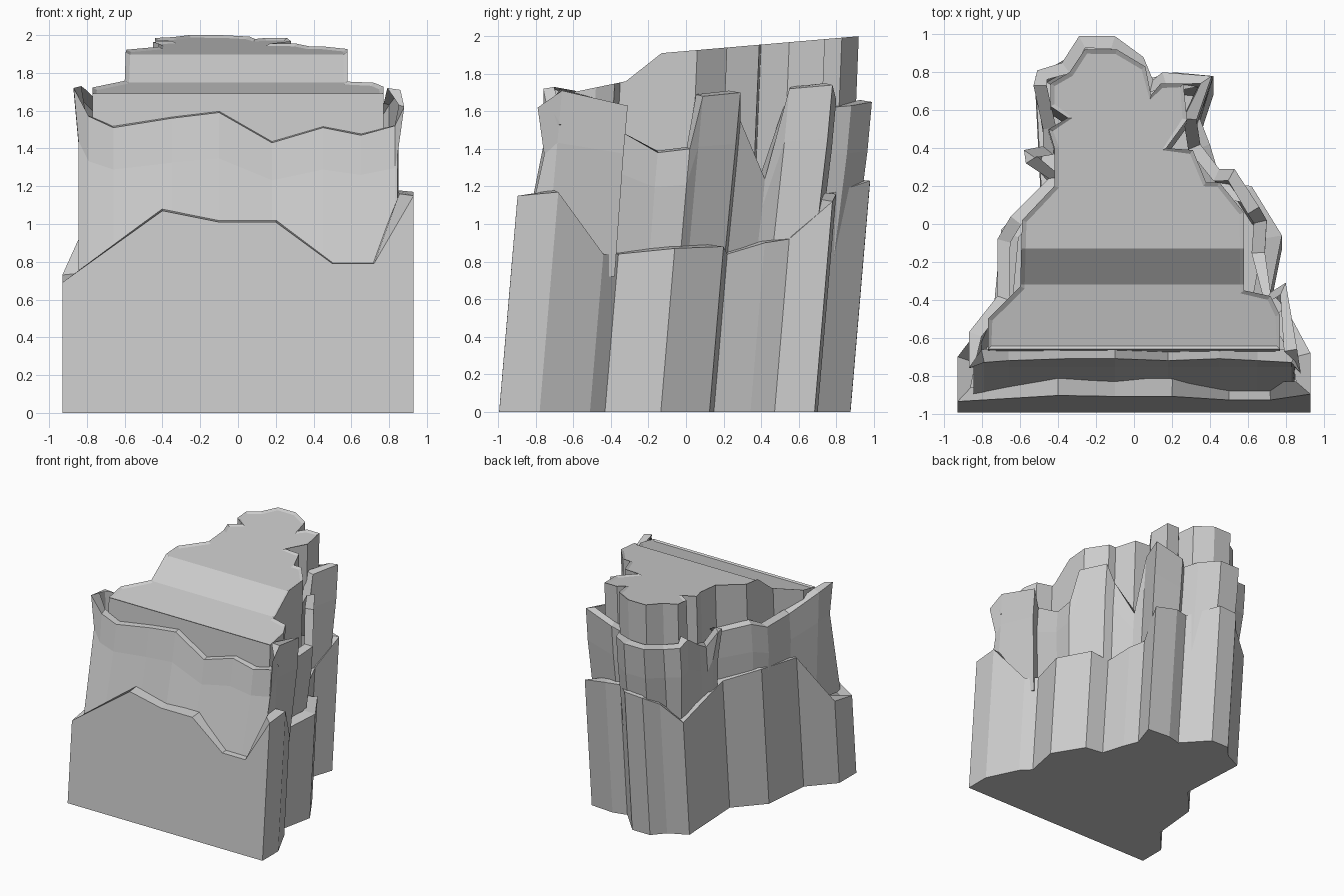
import bpy, bmesh
from mathutils import Vector

if "Cube" in bpy.data.objects:
    bpy.data.objects.remove(bpy.data.objects["Cube"])


def finish(bm, name):
    bmesh.ops.recalc_face_normals(bm, faces=bm.faces)
    me = bpy.data.meshes.new(name)
    bm.to_mesh(me)
    bm.free()
    ob = bpy.data.objects.new(name, me)
    bpy.context.collection.objects.link(ob)
    return ob


def inset(pts, d):
    """Move each outline point (counter-clockwise) inwards along its bisector."""
    out = []
    n = len(pts)
    for i in range(n):
        a, b, c = (Vector(pts[j % n][:2]) for j in (i - 1, i, i + 1))
        e, f = (b - a).normalized(), (c - b).normalized()
        nrm = Vector((-e.y - f.y, e.x + f.x))
        if nrm.length > 1e-4:
            nrm.normalize()
        p = b + nrm * d
        out.append((p.x, p.y))
    return out


def bridge(bm, r1, r2):
    n = len(r1)
    for i in range(n):
        j = (i + 1) % n
        bm.faces.new((r1[i], r1[j], r2[j], r2[i]))


def lower_wall(p, t):
    x, y, z = p
    return (x, y - .085 * z * (1 - t), z * t)


def middle_wall(p, t):
    """Leaning wall; the front is hollow and the tips flare out at the top."""
    x, y, z = p
    h = .72 + (z - .72) * t
    if y < -.7:
        return (max(-.845, min(.845, x)), -.90 if t == 0 else -.755, h)
    xl = -.845 if y < -.5 else (-.72 if y < .2 else -.48 - .05 * t)
    x = max(xl, min(.85, x))
    # tuck the hidden foot inside the lower tier
    pull = .94 if t == 0 and y > -.6 else 1
    return (x * pull, (y - .09 * (z - h)) * (.97 if pull < 1 else 1), h)


def tier(name, pts, wall, steps, ledge):
    """Rock wall with a jagged top edge and a narrow ledge inside it."""
    bm = bmesh.new()
    rings = [[bm.verts.new(wall(p, t)) for p in pts] for t in steps]
    rings.append([bm.verts.new(p) for p in pts])
    rings.append([bm.verts.new((q[0], q[1], p[2] + 0.01))
                  for p, q in zip(pts, inset(pts, ledge))])
    for a, b in zip(rings, rings[1:]):
        bridge(bm, a, b)
    bm.faces.new(rings[0][::-1])
    return finish(bm, name)


# lower rock tier: x, y, height of the top edge
lower = [
    (-.93, -.936, .69), (-.4, -.904, 1.07), (-.1, -.909, 1.01), (.2, -.909, 1.01),
    (.5, -.928, .79), (.72, -.928, .79), (.93, -.897, 1.15), (.93, -.68, 1.17),
    (.80, -.44, .84), (.72, -.36, .84), (.78, -.06, .87), (.62, .2, .88),
    (.46, .22, .84), (.40, .42, .9), (.35, .55, .92), (.42, .78, 1.12),
    (.21, .80, 1.16), (.09, .77, 1.16), (-.1, .98, 1.23), (-.27, .98, 1.22),
    (-.36, .87, 1.15), (-.52, .78, 1.0), (-.49, .2, 1.13), (-.7, -.03, 1.2),
    (-.74, -.45, 1.15), (-.93, -.7, .73)]
tier("lower_rock", lower, lower_wall, [0], .1)

# middle rock tier
middle = [
    (-.87, -.76, 1.72), (-.79, -.73, 1.57), (-.66, -.72, 1.51), (-.35, -.71, 1.56),
    (-.1, -.71, 1.59), (.18, -.72, 1.43), (.45, -.71, 1.51), (.65, -.72, 1.47),
    (.83, -.73, 1.52), (.88, -.79, 1.62), (.86, -.66, 1.71), (.80, -.31, 1.63),
    (.72, -.36, 1.5), (.69, -.15, 1.38), (.70, .02, 1.4), (.66, .09, 1.68),
    (.53, .29, 1.7), (.45, .29, 1.55), (.35, .42, 1.24), (.33, .55, 1.72),
    (.41, .78, 1.74), (.15, .8, 1.66), (.1, .76, 1.62), (.05, .88, 1.63),
    (-.1, .99, 1.65), (-.29, .99, 1.65), (-.38, .85, 1.62), (-.51, .81, 1.65),
    (-.53, .73, 1.7), (-.48, .5, 1.55), (-.48, .41, 1.5), (-.58, .39, 1.65),
    (-.57, .32, 1.65), (-.45, .24, 1.55), (-.65, .04, 1.6), (-.72, -.08, 1.55),
    (-.72, -.38, 1.55), (-.87, -.57, 1.7)]
tier("middle_rock", middle, middle_wall, [0, .72], .07)

# summit: outline with a thin rim, roof follows a side profile
summit = [
    (-.77, -.66), (.77, -.66), (.77, -.48), (.72, -.38), (.58, -.35), (.58, .06),
    (.45, .22), (.38, .22), (.31, .39), (.17, .4), (.28, .55), (.26, .74),
    (.14, .74), (.09, .68), (.06, .83), (-.09, .92), (-.26, .92), (-.34, .8),
    (-.44, .74), (-.44, .62), (-.35, .56), (-.45, .5), (-.42, .4), (-.42, .2),
    (-.59, .02), (-.6, -.33), (-.77, -.5)]
profile = [(-.66, 1.69), (-.32, 1.76), (-.13, 1.91), (.92, 2.0)]


def roof(y):
    for (y0, z0), (y1, z1) in zip(profile, profile[1:]):
        if y <= y1:
            return z0 + (z1 - z0) * (y - y0) / (y1 - y0)
    return profile[-1][1]


bm = bmesh.new()
low = [bm.verts.new((x, y - .04, 1.0)) for x, y in summit]
top = [bm.verts.new((x, y, 3)) for x, y in summit]
rim = [bm.verts.new((x, y, 2.9)) for x, y in inset(summit, .025)]
bridge(bm, low, top)
bridge(bm, top, rim)
cap = bm.faces.new(rim)
bm.faces.new(low[::-1])
bm.normal_update()
bmesh.ops.triangulate(bm, faces=[cap])
for y in (-.32, -.13):
    bmesh.ops.bisect_plane(bm, geom=bm.verts[:] + bm.edges[:] + bm.faces[:],
                           plane_co=(0, y, 0), plane_no=(0, 1, 0))
for v in bm.verts:
    if v.co.z > 2.89:
        v.co.z = roof(v.co.y) - (.012 if v.co.z < 2.99 else 0)
    elif v.co.z > 1.001:
        v.co.z = 1.3
finish(bm, "summit_rock")
